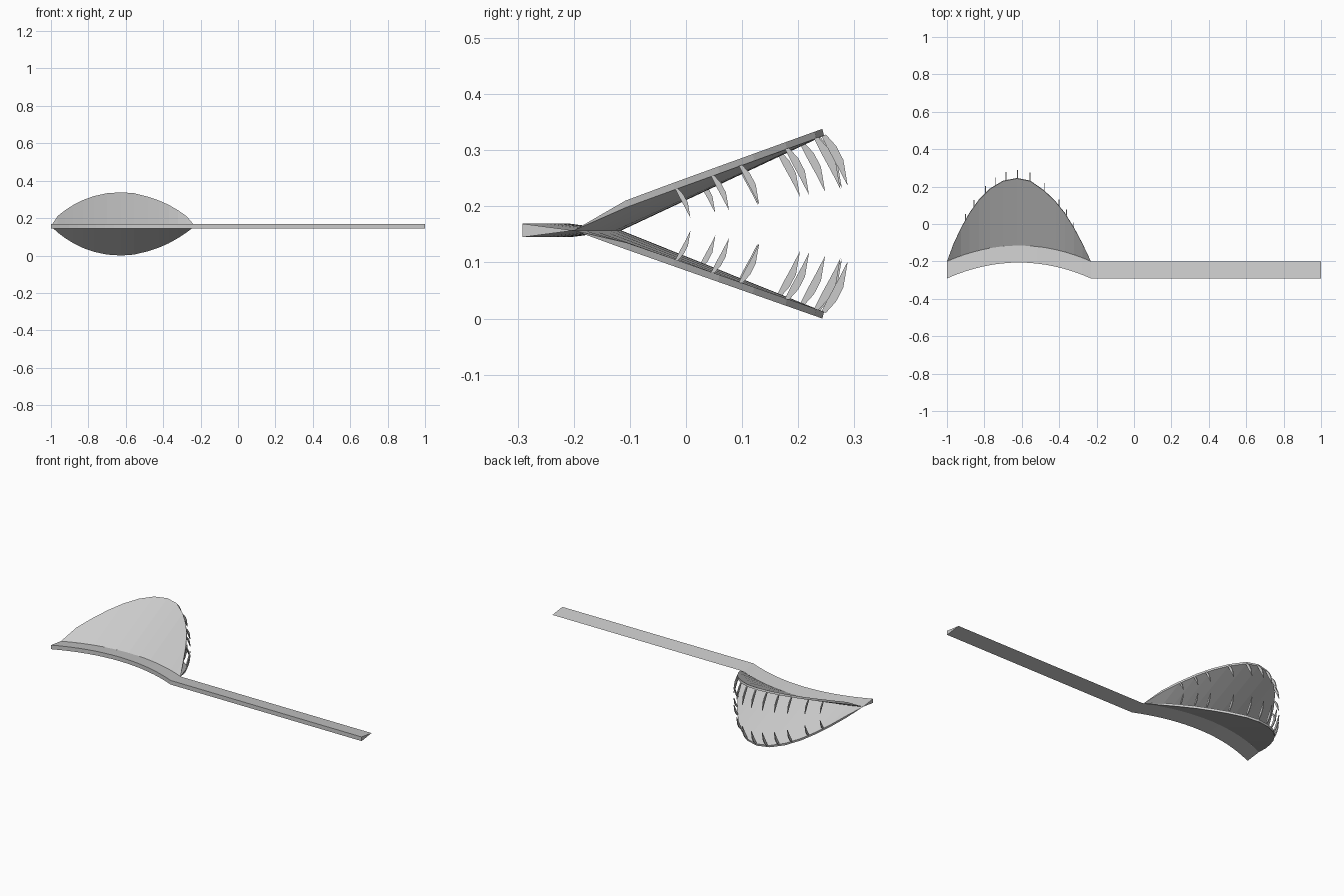
import bpy, bmesh

if "Cube" in bpy.data.objects:
    bpy.data.objects.remove(bpy.data.objects["Cube"])

HZ = 0.157            # hinge height
X0, X1 = -1.0, -0.23  # ends of the trap along the leaf
RIM = [(-1, -0.2), (-0.965, -0.105), (-0.925, -0.02), (-0.88, 0.06), (-0.83, 0.13),
       (-0.77, 0.19), (-0.70, 0.232), (-0.625, 0.246), (-0.555, 0.232), (-0.48, 0.18),
       (-0.42, 0.122), (-0.37, 0.06), (-0.32, -0.02), (-0.275, -0.105), (-0.23, -0.2)]


def make(name, verts, faces):
    me = bpy.data.meshes.new(name)
    bm = bmesh.new()
    vs = [bm.verts.new(v) for v in verts]
    for f in faces:
        bm.faces.new([vs[i] for i in f])
    bmesh.ops.remove_doubles(bm, verts=bm.verts, dist=1e-5)
    bmesh.ops.recalc_face_normals(bm, faces=bm.faces)
    bm.to_mesh(me)
    bm.free()
    ob = bpy.data.objects.new(name, me)
    bpy.context.collection.objects.link(ob)
    return ob


def loft(name, rings):
    # closed rings joined in order, with end caps
    n = len(rings[0])
    verts = [p for r in rings for p in r]
    faces = [(k * n + i, k * n + (i + 1) % n, (k + 1) * n + (i + 1) % n, (k + 1) * n + i)
             for k in range(len(rings) - 1) for i in range(n)]
    faces += [tuple(range(n)), tuple(range(len(verts) - n, len(verts)))]
    return make(name, verts, faces)


def bow(x):
    # backward bow of the curved part of the leaf
    u = (x - X0) / (X1 - X0)
    return 0.085 * 4 * u * (1 - u) if 0 < u < 1 else 0.0


def rim_y(x):
    for (a, ya), (b, yb) in zip(RIM, RIM[1:]):
        if a <= x <= b:
            return ya + (yb - ya) * (x - a) / (b - a)


def rim_z(side, y):
    # heights of outer and inner rim edges, pinched at the corners
    if side > 0:
        out = min(0.249 + 0.362 * y, HZ + 0.56 * (y + 0.2))
    else:
        out = 0.0866 - 0.352 * y
    th = 0.012 * min(1, (y + 0.2) / 0.1)
    return out, out - side * th


# stalk: wedge section, curved along the trap then straight
xs = [X0 + (X1 - X0) * i / 16 for i in range(17)] + [1.0]
loft("stalk", [[(x, -0.291 + bow(x), 0.145), (x, -0.291 + bow(x), 0.169),
                (x, -0.2 + bow(x), HZ)] for x in xs])

# tooth: crescent outline (outward, along closing direction), per unit scale
TOOTH = [(-0.004, 0), (0.004, -0.002), (0.022, 0.018), (0.035, 0.043), (0.043, 0.09),
         (0.026, 0.057), (0.010, 0.028)]
TEETH_X = [-0.9, -0.855, -0.795, -0.742, -0.685, -0.622, -0.555, -0.48, -0.4, -0.362, -0.322]

for label, s in (("upper", 1), ("lower", -1)):
    # lobe: surfaces running from the hinge arc to a thick rim
    n = len(RIM)
    verts, faces = [], []
    for x, y in RIM:
        zo, zi = rim_z(s, y)
        verts += [(x, -0.2 + bow(x), HZ), (x, y - 0.003 * min(1, (y + 0.2) / 0.1), zo), (x, y, zi)]
    for k in range(n - 1):
        a, b = 3 * k, 3 * k + 3
        for i, j in ((0, 1), (1, 2), (2, 0)):
            q = [a + i, a + j, b + j, b + i]
            pts = []
            for v in q:
                if verts[v] not in [verts[w] for w in pts]:
                    pts.append(v)
            if len(pts) > 2:
                faces.append(pts)
    make(label + "_lobe", verts, faces)

    # fringe of curved teeth along the rim, smaller toward the hinge
    for i, x in enumerate(TEETH_X):
        y = rim_y(x)
        z = rim_z(s, y)[1]
        k = 0.57 + 0.43 * max(0, min(1, (y + 0.02) / 0.25))
        ring = [(y + p * k, z - s * q * k) for p, q in TOOTH]
        loft(f"{label}_tooth_{i + 1}", [[(x + d, p, q) for p, q in ring] for d in (-0.0025, 0.0025)])
